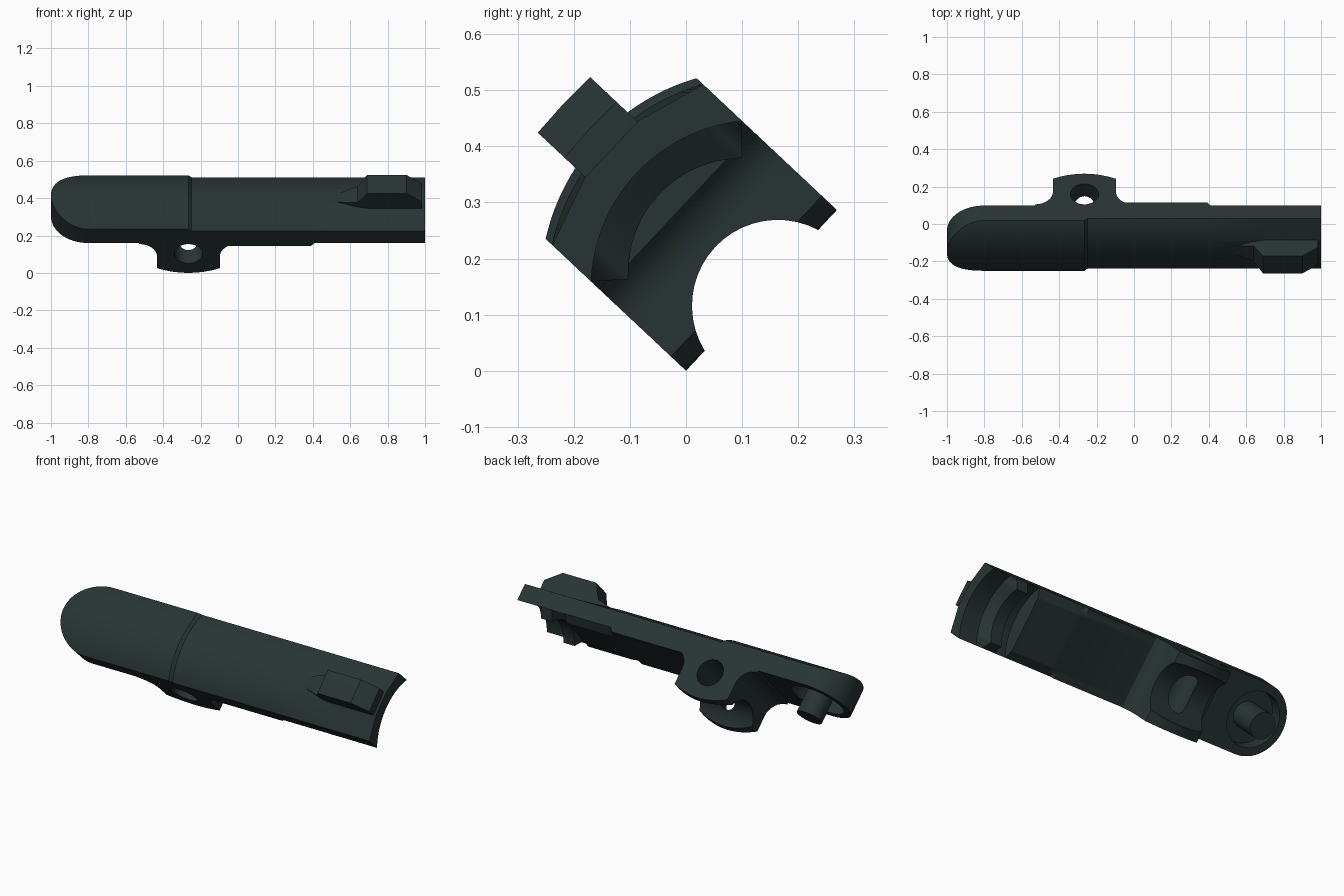
import bpy, bmesh, math
from mathutils import Matrix, Vector

if "Cube" in bpy.data.objects:
    bpy.data.objects.remove(bpy.data.objects["Cube"])

# Local frame: x along the part, v across it, u outward; then tilted about x
HALF = 0.1965
TILT = math.radians(46.8)
PLACE = Matrix.Rotation(TILT, 4, 'X') @ Matrix.Translation((0, HALF, 0))

mat = bpy.data.materials.new("dark green grey")
mat.diffuse_color = (0.021, 0.034, 0.034, 1)
mat.use_nodes = True
mat.node_tree.nodes["Principled BSDF"].inputs["Base Color"].default_value = mat.diffuse_color


def make(name, bm):
    bmesh.ops.recalc_face_normals(bm, faces=bm.faces)
    me = bpy.data.meshes.new(name)
    bm.to_mesh(me)
    bm.free()
    me.materials.append(mat)
    ob = bpy.data.objects.new(name, me)
    bpy.context.collection.objects.link(ob)
    return ob


def cylinder(name, r, length, centre, axis):
    bm = bmesh.new()
    rot = {'X': Matrix.Rotation(math.pi / 2, 4, 'Y'),
           'V': Matrix.Rotation(math.pi / 2, 4, 'X'), 'U': Matrix()}[axis]
    bmesh.ops.create_cone(bm, cap_ends=True, segments=48, radius1=r, radius2=r,
                          depth=length, matrix=Matrix.Translation(centre) @ rot)
    return make(name, bm)


def cut(ob, cutters):
    for c in cutters:
        m = ob.modifiers.new("cut", 'BOOLEAN')
        m.operation, m.solver, m.object = 'DIFFERENCE', 'EXACT', c
    dg = bpy.context.evaluated_depsgraph_get()
    me = bpy.data.meshes.new_from_object(ob.evaluated_get(dg))
    ob.modifiers.clear()
    ob.data = me
    for c in cutters:
        bpy.data.objects.remove(c)


def bridge(name, rings):
    """Skin a list of equal closed rings and cap both ends."""
    bm = bmesh.new()
    vs = [[bm.verts.new(p) for p in ring] for ring in rings]
    n = len(rings[0])
    for a, b in zip(vs, vs[1:]):
        for i in range(n):
            j = (i + 1) % n
            bm.faces.new((a[i], a[j], b[j], b[i]))
    bm.faces.new(vs[0])
    bm.faces.new(vs[-1])
    return make(name, bm)


# Body cross-section curves
def top(x, v):
    apex = 0.397 if x < -0.25 else 0.382
    r = 0.385
    arc = apex - (r - math.sqrt(r * r - v * v))
    a = abs(v)
    flat = 0.327 + (0.367 - 0.327) * min(1, (HALF - a) / (HALF - 0.068))
    k = min(1, max(0, (x - 0.45) / 0.25))
    return arc + (min(arc, flat) - arc) * k


def sag(v, r):
    return r - math.sqrt(r * r - v * v)


def under(kind, v):
    a = abs(v)
    side = max(0, (a - 0.149) / (HALF - 0.149))
    if kind == 'edge':
        return 0.234
    if kind == 'floor':
        return 0.211
    if kind == 'block':
        return 0.205 + 0.029 * side
    if kind == 'rib':
        return 0.25 - sag(a, 0.203) if side == 0 else 0.187 + 0.046 * side
    return 0.305 - sag(a, 0.30)          # open channel


# Body stations: rounded left end, stepped underside, arched right end
stations = []
for i in range(17):
    ang = math.pi / 2 * i / 16
    w = max(0.003, HALF * math.sin(ang))
    stations.append((-0.803 - 0.197 * math.cos(ang), w, 'edge'))
for x, kind in [(-0.265, 'edge'), (-0.249, 'edge'), (-0.12, 'edge'), (-0.119, 'floor'),
                (0.39, 'floor'), (0.41, 'block'), (0.45, 'block'), (0.70, 'block'),
                (0.702, 'channel'), (0.76, 'channel'), (0.78, 'rib'), (0.85, 'rib'),
                (0.89, 'channel'), (1.0, 'channel')]:
    stations.append((x, HALF, kind))
ts = sorted([i / 14 for i in range(-14, 15)] + [s * t for s in (-1, 1) for t in (0.346, 0.7585)])
rings = []
for x, w, kind in stations:
    ring = [(x, t * w, top(x, t * w)) for t in ts]
    ring += [(x, t * w, under(kind, t * w)) for t in reversed(ts)]
    rings.append(ring)
body = bridge("lever_body", rings)
cut(body, [cylinder("recess_cutter", 0.15, 0.24, (-0.81, 0, 0.19), 'U')])

# Pin standing in the end recess
pin = cylinder("locating_pin", 0.072, 0.2, (-0.81, 0, 0.23), 'U')

# Pivot lug: filleted profile, arched notch and cross hole
CX, HW, FR = -0.265, 0.168, 0.095
right_side = [(HW + FR, 0.27)]
for i in range(9):
    a = math.pi / 2 * i / 8
    right_side.append((HW + FR - FR * math.sin(a), 0.225 - FR + FR * math.cos(a)))
for i in range(5):
    s = 1 - i / 4
    right_side.append((HW * s, 0.037 * s * s))
profile = right_side + [(-x, u) for x, u in reversed(right_side[:-1])]
lug = bridge("pivot_lug", [[(CX + x, v, u) for x, u in profile] for v in (-HALF, HALF)])
cut(lug, [cylinder("notch_cutter", 0.153, 1.2, (CX, 0, -0.04), 'X'),
          cylinder("hole_cutter", 0.075, 0.6, (CX, 0, 0.15), 'V')])

# Thumb fin on the outside: (x, half width, height)
fin = bridge("thumb_fin", [
    [(x, -w, 0.345), (x, w, 0.345), (x, w, u - 0.002), (x, 0, u), (x, -w, u - 0.002)]
    for x, w, u in [(0.53, 0.03, 0.378), (0.64, 0.06, 0.405), (0.69, 0.068, 0.485),
                    (0.90, 0.068, 0.485), (0.985, 0.068, 0.42)]])

# Tilt everything into place and shade
bpy.ops.object.select_all(action='DESELECT')
for ob in (body, pin, lug, fin):
    ob.data.transform(PLACE)
    ob.select_set(True)
bpy.context.view_layer.objects.active = body
bpy.ops.object.shade_smooth_by_angle(angle=math.radians(25))
